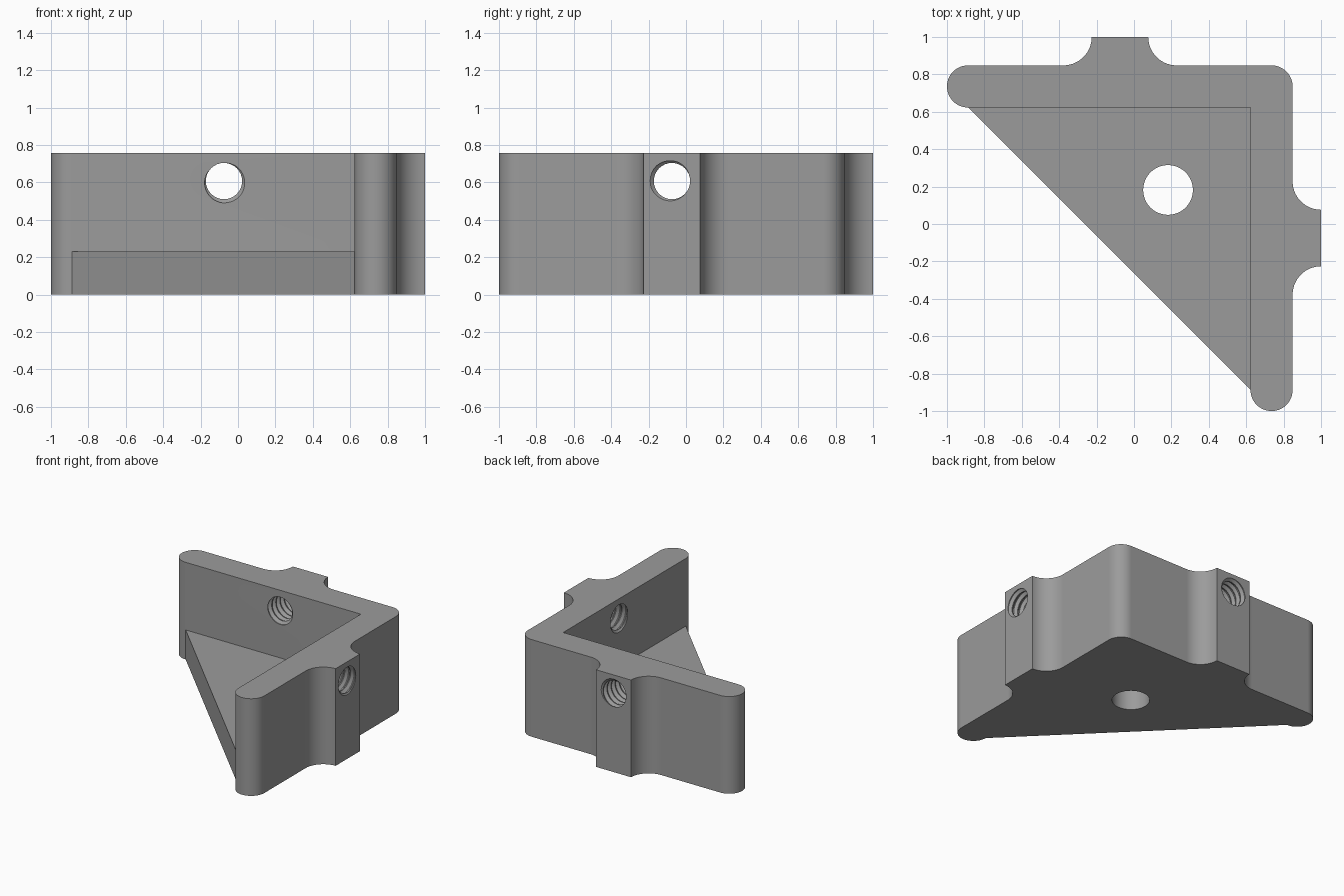
import bpy, bmesh, math
from math import cos, sin, pi, radians

if "Cube" in bpy.data.objects:
    bpy.data.objects.remove(bpy.data.objects["Cube"])

HEIGHT, FLOOR = 0.757, 0.23
OUTER, INNER = 0.848, 0.623          # outer and inner wall faces
R_END = (OUTER - INNER) / 2          # rounded wall ends and corner
MID = (OUTER + INNER) / 2
BOSS, BOSS_HALF = -0.075, 0.151      # boss centre along the wall, half width
R_FIL = 1 - OUTER                    # concave fillet beside each boss
HOLE_Z = 0.607

grey = bpy.data.materials.new("grey")
grey.diffuse_color = (0.33, 0.33, 0.33, 1)
grey.use_nodes = True
grey.node_tree.nodes["Principled BSDF"].inputs["Base Color"].default_value = grey.diffuse_color


def arc(cx, cy, r, a0, a1, n):
    angles = [radians(a0 + (a1 - a0) * i / n) for i in range(n + 1)]
    return [(cx + r * cos(a), cy + r * sin(a)) for a in angles]


def new_object(name, bm):
    bmesh.ops.recalc_face_normals(bm, faces=bm.faces[:])
    mesh = bpy.data.meshes.new(name)
    bm.to_mesh(mesh)
    bm.free()
    mesh.materials.append(grey)
    obj = bpy.data.objects.new(name, mesh)
    bpy.context.collection.objects.link(obj)
    return obj


def prism(name, points, z0, z1):
    bm = bmesh.new()
    face = bm.faces.new([bm.verts.new((x, y, z0)) for x, y in points])
    top = bmesh.ops.extrude_face_region(bm, geom=[face])["geom"]
    verts = [v for v in top if isinstance(v, bmesh.types.BMVert)]
    bmesh.ops.translate(bm, verts=verts, vec=(0, 0, z1 - z0))
    return new_object(name, bm)


def thread_cutter(name, r_min=0.097, r_max=0.117, pitch=0.05, turns=12, n=32):
    """Closed helical screw solid along local z."""
    profile = [(0.0, r_min), (0.15, r_min), (0.5, r_max), (0.65, r_max)]
    k = len(profile)
    rows = turns * k
    start = -pitch * (turns + 1) / 2
    bm = bmesh.new()
    grid = []
    for j in range(rows + k + 1):
        frac, r = profile[j % k]
        count = n if j <= rows else 1     # last turn only closes the seam
        grid.append([bm.verts.new((r * cos(2 * pi * i / n), r * sin(2 * pi * i / n),
                                   start + pitch * (j // k + frac + i / n)))
                     for i in range(count)])

    def at(j, i):
        return grid[j][i] if i < n else grid[j + k][0]

    for j in range(rows):
        for i in range(n):
            bm.faces.new((at(j, i), at(j, i + 1), at(j + 1, i + 1), at(j + 1, i)))
    # close both ends with fans
    bm.verts.ensure_lookup_table()
    for v in [v for v in bm.verts if not v.link_faces]:
        bm.verts.remove(v)
    for row, z in ((0, start - pitch), (rows, -start + pitch)):
        loop = [at(row, i) for i in range(n + 1)]
        loop += [grid[j][0] for j in range(row + k - 1, row, -1)]
        centre = bm.verts.new((0, 0, z))
        for a, b in zip(loop, loop[1:] + loop[:1]):
            bm.faces.new((a, b, centre))
    return new_object(name, bm)


# Bracket body: half the outline, then mirrored across the diagonal
half = arc(MID, MID, R_END, 45, 90, 8)
half += arc(BOSS + BOSS_HALF + R_FIL, 1, R_FIL, 270, 180, 14)
half += arc(BOSS - BOSS_HALF - R_FIL, 1, R_FIL, 0, -90, 14)
half += arc(-1 + R_END, MID, R_END, 90, 270, 28)
outline = half + [(y, x) for x, y in reversed(half[1:])]
body = prism("corner_bracket", outline, 0, HEIGHT)

# Pocket above the triangular floor, and the floor hole
cutters = [prism("pocket_cutter", [(INNER, INNER), (-1.3, INNER), (INNER, -1.3)],
                 FLOOR, HEIGHT + 0.2),
           prism("floor_hole_cutter", arc(0.182, 0.182, 0.133, 0, 360, 48)[:-1],
                 -0.1, FLOOR + 0.1)]

# Threaded holes through both bosses
back = thread_cutter("back_thread_cutter")
back.location = (BOSS, 0.81, HOLE_Z)
back.rotation_euler = (radians(-90), 0, 0)
side = thread_cutter("side_thread_cutter")
side.location = (0.81, BOSS, HOLE_Z)
side.rotation_euler = (0, radians(90), 0)
cutters += [back, side]

bpy.context.view_layer.objects.active = body
body.select_set(True)
for cutter in cutters:
    cutter.hide_render = True
    mod = body.modifiers.new(cutter.name, "BOOLEAN")
    mod.operation = "DIFFERENCE"
    mod.solver = "EXACT"
    mod.object = cutter
    bpy.ops.object.modifier_apply(modifier=mod.name)
for cutter in cutters:
    bpy.data.objects.remove(cutter, do_unlink=True)

bpy.ops.object.shade_smooth_by_angle(angle=radians(30))
